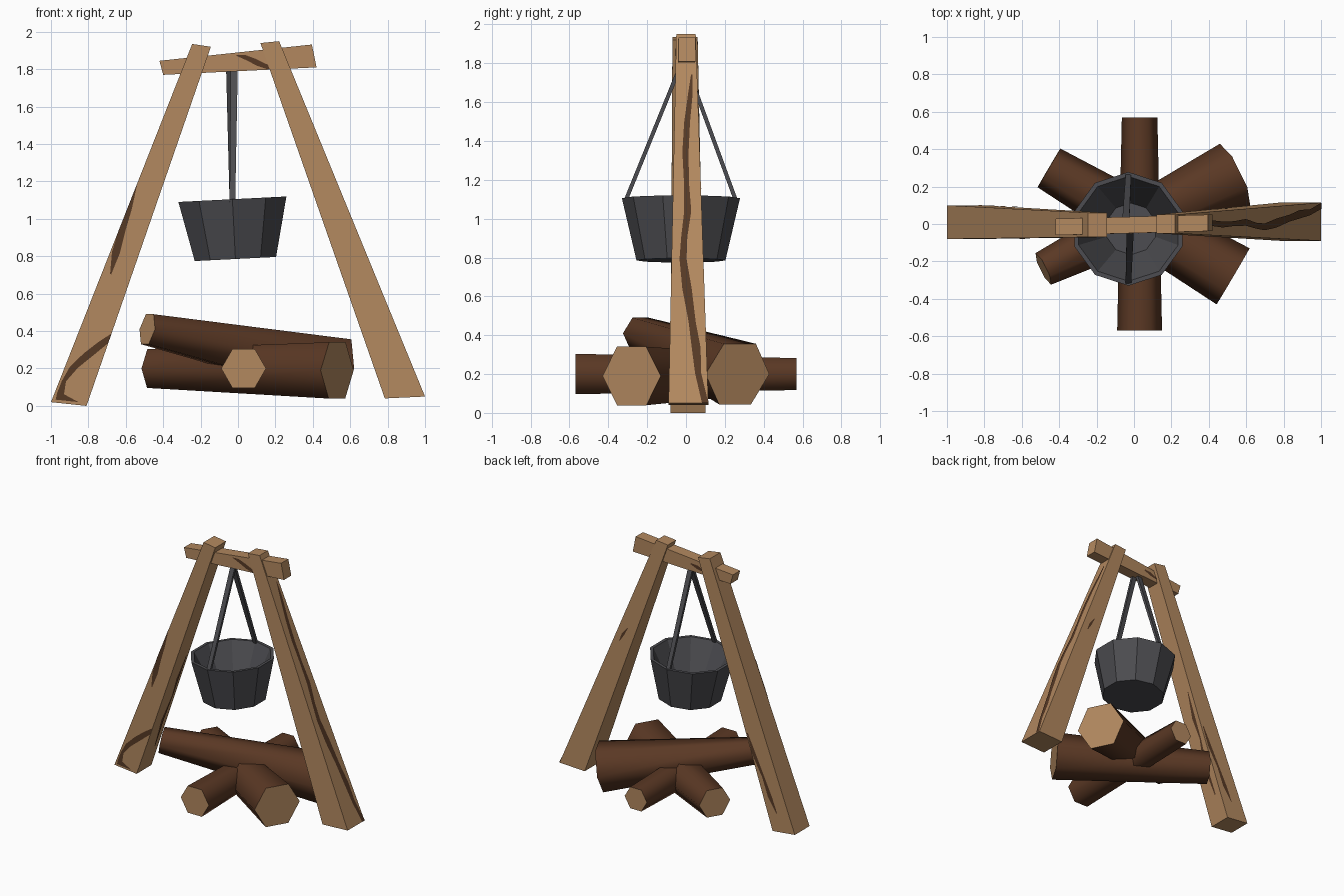
import bpy, bmesh, math
from mathutils import Vector, Matrix

if "Cube" in bpy.data.objects:
    bpy.data.objects.remove(bpy.data.objects["Cube"])


def mat(name, r, g, b):
    lin = [((c / 255 + 0.055) / 1.055) ** 2.4 for c in (r, g, b)]
    m = bpy.data.materials.new(name)
    m.diffuse_color = (*lin, 1)
    m.use_nodes = True
    m.node_tree.nodes["Principled BSDF"].inputs["Base Color"].default_value = m.diffuse_color
    return m


WOOD = mat("light_wood", 178, 136, 95)
GRAIN = mat("dark_grain", 86, 57, 37)
BARK = mat("bark", 90, 56, 36)
IRON = mat("iron", 76, 76, 80)


def finish(bm, name, mats, recalc=True):
    if recalc:
        bmesh.ops.recalc_face_normals(bm, faces=bm.faces[:])
    me = bpy.data.meshes.new(name)
    bm.to_mesh(me)
    bm.free()
    for m in mats:
        me.materials.append(m)
    ob = bpy.data.objects.new(name, me)
    bpy.context.collection.objects.link(ob)
    return ob


def loft(bm, rings, caps=True):
    """Join equal rings of points with quads and cap the ends."""
    vs = [[bm.verts.new(p) for p in r] for r in rings]
    n = len(rings[0])
    sides = [bm.faces.new((a[i], a[(i + 1) % n], b[(i + 1) % n], b[i]))
             for a, b in zip(vs, vs[1:]) for i in range(n)]
    ends = [bm.faces.new(vs[0]), bm.faces.new(vs[-1])] if caps else []
    return sides, ends


def beam(name, a, b, streaks=()):
    """Four-sided beam from ring a to ring b; streaks are thin painted strips
    (side, [(along, across, half width), ...])."""
    a, b = [Vector(p) for p in a], [Vector(p) for p in b]
    bm = bmesh.new()
    loft(bm, [a, b])
    finish(bm, name, [WOOD])
    if not streaks:
        return
    mid = sum(a + b, Vector()) / 8
    bm = bmesh.new()
    for k, pts in streaks:
        q = [a[k], a[(k + 1) % 4], b[(k + 1) % 4], b[k]]
        nor = (q[1] - q[0]).cross(q[3] - q[0]).normalized()
        flip = nor.dot(sum(q, Vector()) / 4 - mid) < 0
        if flip:
            nor = -nor

        def at(t, s):
            s = min(max(s, 0), 1)
            return q[0].lerp(q[1], s).lerp(q[3].lerp(q[2], s), t) + nor * 0.004

        rows = [(bm.verts.new(at(t, s - w)), bm.verts.new(at(t, s + w))) for t, s, w in pts]
        for (l0, r0), (l1, r1) in zip(rows, rows[1:]):
            f = bm.faces.new((l0, r0, r1, l1))
            f.normal_update()
            if f.normal.dot(nor) < 0:
                f.normal_flip()
    finish(bm, name + "_grain", [GRAIN], recalc=False)


def post_ring(outer, inner, y0, y1):
    (xo, zo), (xi, zi) = outer, inner
    return [(xo, y0, zo), (xi, y0, zi), (xi, y1, zi), (xo, y1, zo)]


# Leaning posts: sides are 0 front, 1 inner, 2 back, 3 outer
beam("left_post",
     post_ring((-1.0, 0.02), (-0.81, 0.0), -0.08, 0.10),
     post_ring((-0.245, 1.935), (-0.145, 1.92), -0.07, 0.06),
     [(0, [(.61, 0, .01), (.54, .07, .1), (.48, .08, .16), (.42, .2, .14), (.36, .3, .02)]),
      (0, [(.20, 1, .02), (.175, .85, .15), (.14, .55, .16), (.10, .26, .12),
           (.06, .13, .06), (.025, .17, .1), (.008, .42, .32)]),
      (2, [(.36, .1, .03), (.28, .15, .1), (.2, .3, .06), (.13, .35, .1), (.07, .45, .02)]),
      (1, [(.5, .8, .02), (.4, .7, .1), (.32, .75, .04), (.22, .6, .1), (.1, .7, .03)])])
beam("right_post",
     post_ring((1.0, 0.05), (0.785, 0.04), -0.09, 0.115),
     post_ring((0.22, 1.95), (0.12, 1.94), -0.05, 0.05),
     [(3, [(.89, .25, .03), (.84, .32, .1), (.76, .48, .12), (.68, .55, .12), (.6, .52, .09),
           (.52, .48, .12), (.45, .6, .1), (.39, .64, .11), (.31, .52, .14), (.22, .38, .1),
           (.15, .28, .12), (.08, .24, .08), (.0, .08, .08)]),
      (2, [(.62, .5, .02), (.59, .6, .08), (.56, .65, .02)])])

# Crossbar
beam("crossbar",
     [(-.40, -.06, 1.77), (-.42, -.06, 1.845), (-.42, .028, 1.845), (-.40, .028, 1.77)],
     [(.42, -.038, 1.81), (.395, -.038, 1.932), (.395, .05, 1.932), (.42, .05, 1.81)],
     [(0, [(.50, .85, .02), (.56, .68, .14), (.62, .4, .18), (.69, .12, .12), (.72, .05, .03)]),
      (2, [(.25, .7, .05), (.35, .5, .15), (.42, .4, .05)])])


# Fire logs: six-sided, smooth bark with pale cut ends
def log(name, p0, r0, p1, r1):
    p0, p1 = Vector(p0), Vector(p1)
    axis = (p1 - p0).normalized()
    side = axis.cross(Vector((0, 0, 1))).normalized()
    up = side.cross(axis)
    rings = [[p + (side * math.cos(i * math.pi / 3) + up * math.sin(i * math.pi / 3)) * r
              for i in range(6)] for p, r in ((p0, r0), (p1, r1))]
    bm = bmesh.new()
    sides, ends = loft(bm, rings)
    for f in sides:
        f.smooth = True
    for f in ends:
        f.material_index = 1
        for e in f.edges:
            e.smooth = False
    finish(bm, name, [BARK, WOOD])


log("straight_log", (.03, -.57, .20), .12, (.03, .57, .20), .095)
log("low_log", (-.455, .30, .20), .12, (.53, -.28, .19), .174)
log("raised_log", (-.485, -.24, .41), .094, (.54, .265, .20), .183)

# Cooking pot: tapered shell with an inner floor, tilted slightly
tilt = Matrix.Translation((-.03, -.026, 1.105)) @ Matrix.Rotation(math.radians(-2.9), 4, 'Y')


def pot_ring(r, z):
    return [tilt @ Vector((r * math.sin(i * math.pi / 5), r * math.cos(i * math.pi / 5), z))
            for i in range(10)]


bm = bmesh.new()
loft(bm, [pot_ring(.229, -.32), pot_ring(.304, 0), pot_ring(.28, 0), pot_ring(.138, -.28)])
finish(bm, "pot", [IRON])


# Hanging rods
def rod(name, p0, p1, w0, w1):
    rings = [[Vector(p) + Vector((sx * w, sy * .011, 0))
              for sx, sy in ((-1, -1), (1, -1), (1, 1), (-1, 1))]
             for p, w in ((p0, w0), (p1, w1))]
    bm = bmesh.new()
    loft(bm, rings)
    finish(bm, name, [IRON])


rod("front_rod", (-.03, -.312, 1.09), (-.02, -.015, 1.82), .015, .019)
rod("back_rod", (-.03, .258, 1.09), (-.045, -.01, 1.82), .015, .019)
